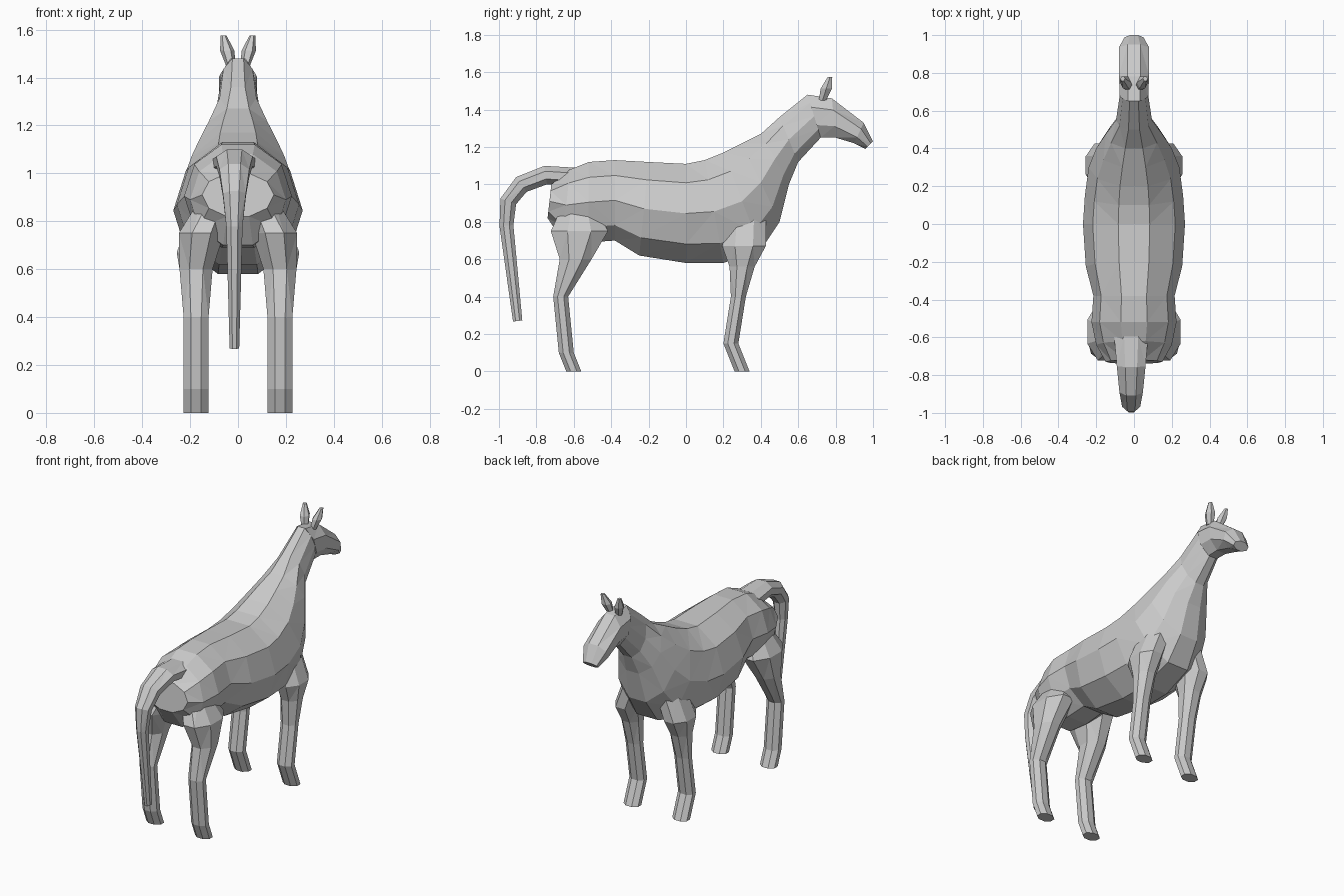
import bpy, bmesh
from math import cos, sin, pi
from mathutils import Vector

cube = bpy.data.objects.get("Cube")
if cube:
    bpy.data.objects.remove(cube, do_unlink=True)

coat = bpy.data.materials.new("grey_coat")
coat.use_nodes = True
grey = (.6, .6, .6, 1)
coat.diffuse_color = grey
coat.node_tree.nodes["Principled BSDF"].inputs["Base Color"].default_value = grey


def oval(sides):
    """Even-sided outline, flat at both ends, as (sideways, along) pairs of unit size."""
    angles = [2 * pi * (side + .5) / sides for side in range(sides)]
    widest = max(sin(angle) for angle in angles)
    tallest = max(cos(angle) for angle in angles)
    return [(sin(angle) / widest, cos(angle) / tallest) for angle in angles]


def loft(name, rings, outline, mirrored=False):
    """Skin rings given as (upper edge, lower edge, centre x, half width)."""
    bm = bmesh.new()
    loops = []
    for upper, lower, centre, width in rings:
        middle, reach = (upper + lower) / 2, (upper - lower) / 2
        loop = []
        for sideways, along in outline:
            point = middle + reach * along
            loop.append(bm.verts.new((centre + width * sideways, point.x, point.y)))
        loops.append(loop)
    for near, far in zip(loops, loops[1:]):
        for i in range(len(outline)):
            bm.faces.new((near[i - 1], near[i], far[i], far[i - 1]))
    bm.faces.new(loops[0])
    bm.faces.new(loops[-1])
    bmesh.ops.triangulate(bm, faces=bm.faces[:], quad_method='SHORT_EDGE')
    bmesh.ops.recalc_face_normals(bm, faces=bm.faces[:])
    mesh = bpy.data.meshes.new(name)
    bm.to_mesh(mesh)
    bm.free()
    mesh.materials.append(coat)
    part = bpy.data.objects.new(name, mesh)
    bpy.context.collection.objects.link(part)
    if mirrored:
        part.modifiers.new("Mirror", 'MIRROR')


def section(top_y, top_z, bottom_y, bottom_z, width):
    """One slice of the trunk, from its back line to its underside."""
    return Vector((top_y, top_z)), Vector((bottom_y, bottom_z)), 0, width


# Trunk from the rump to the chest
trunk = [
    section(-.72, 1, -.74, .82, .15),
    section(-.62, 1.08, -.66, .7, .2),
    section(-.52, 1.12, -.52, .69, .225),
    section(-.38, 1.13, -.38, .7, .215),
    section(-.2, 1.12, -.25, .62, .255),
    section(0, 1.11, 0, .58, .27),
    section(.1, 1.13, .2, .58, .26),
    section(.2, 1.17, .4, .65, .24),
    section(.3, 1.22, .5, .8, .2),
    section(.4, 1.27, .55, 1, .15),
]
loft("trunk", trunk, oval(10))

# Neck rising from the chest to the poll
neck = [
    trunk[-1],
    section(.5, 1.36, .6, 1.12, .095),
    section(.65, 1.48, .72, 1.25, .075),
]
loft("neck", neck, oval(10))

# Head tapering to the muzzle
head = [
    neck[-1],
    section(.78, 1.46, .8, 1.25, .08),
    section(.95, 1.33, .9, 1.22, .08),
    section(1, 1.23, .96, 1.19, .05),
]
loft("head", head, oval(8))


def leg_ring(y, z):
    """Level slice of a leg: slim below, fullest at the thigh, sinking into the body above."""
    flare = max(0, .25 - abs(z - .75))
    depth = .04 + .45 * flare
    width = .052 + .17 * flare
    centre = .175 - .45 * max(0, z - .7)
    return Vector((y + depth, z)), Vector((y - depth, z)), centre, width


# Legs from the body down to the hooves
hind_path = [(-.57, .92), (-.57, .75), (-.59, .6), (-.67, .4), (-.64, .1), (-.6, 0)]
front_path = [(.32, .85), (.31, .67), (.3, .56), (.28, .4), (.24, .15), (.3, 0)]
for name, path in (("hind_legs", hind_path), ("front_legs", front_path)):
    rings = [leg_ring(y, z) for y, z in path]
    loft(name, rings, oval(8), mirrored=True)

# Tail arching back and hanging down, thinning to its tip
tail_path = [Vector(point) for point in (
    (-.6, 1.04), (-.75, 1.05), (-.88, 1), (-.95, .91), (-.96, .78), (-.9, .27))]
tail = []
last = len(tail_path) - 1
for i, point in enumerate(tail_path):
    direction = tail_path[min(i + 1, last)] - tail_path[max(i - 1, 0)]
    taper = i / last
    outward = direction.orthogonal().normalized() * (.05 - .025 * taper ** 3)
    tail.append((point - outward, point + outward, -.015, .09 - .07 * taper))
loft("tail", tail, oval(8))

# Pricked ears, leaning outward and widest in the middle
ears = []
for rise, swell in ((0, .02), (.5, .03), (1, .012)):
    point = Vector((.73 + .04 * rise, 1.45 + .125 * rise))
    half_depth = Vector((swell, 0))
    ears.append((point + half_depth, point - half_depth, .03 + .03 * rise, swell))
loft("ears", ears, oval(6), mirrored=True)
